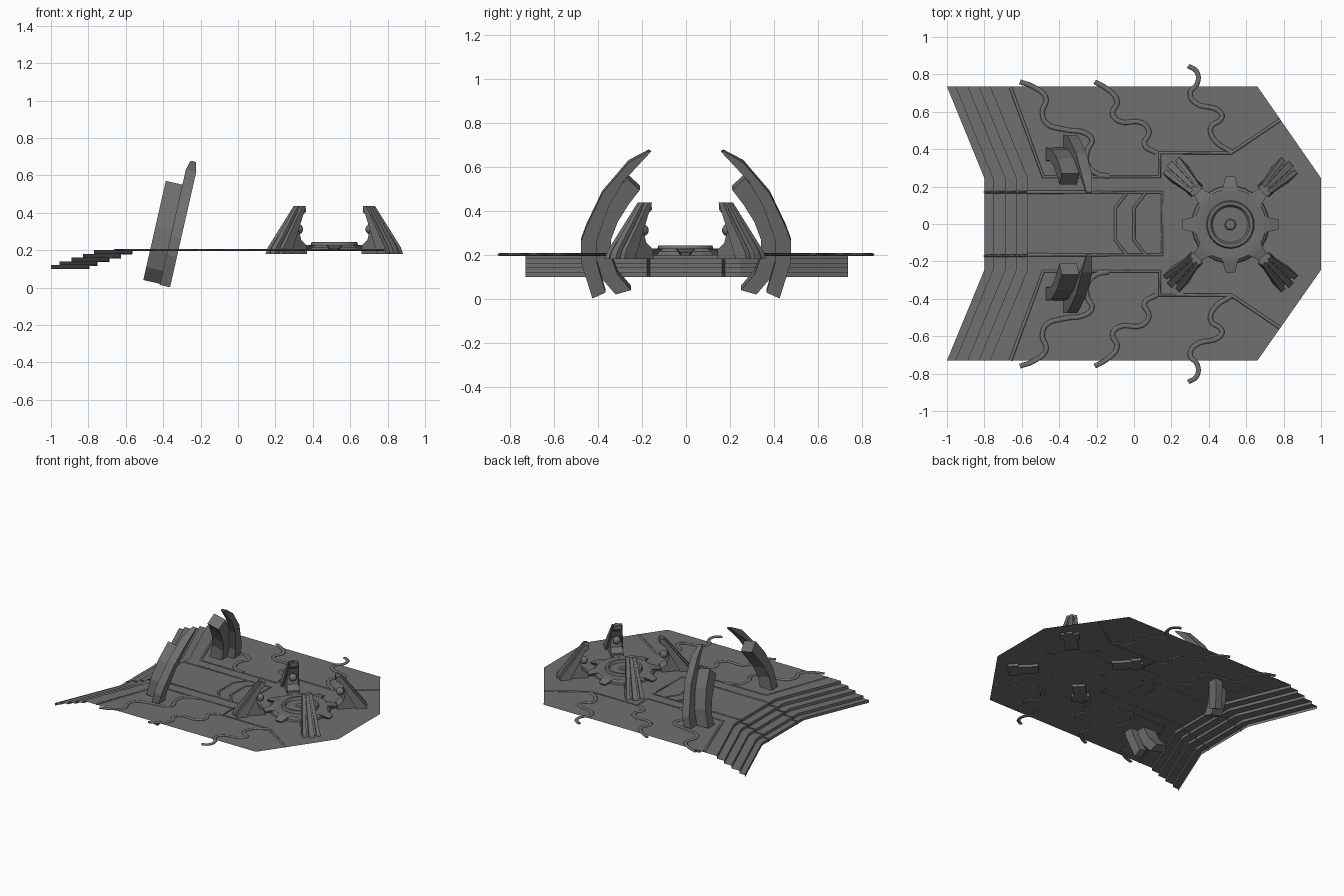
import bpy, bmesh, math
from mathutils import Vector

if "Cube" in bpy.data.objects:
    bpy.data.objects.remove(bpy.data.objects["Cube"])

DECK_Z = 0.2
GEAR = Vector((0.515, -0.003, 0))


def mesh_object(name, verts, faces, fix=True):
    me = bpy.data.meshes.new(name)
    me.from_pydata([tuple(v) for v in verts], [], faces)
    if fix:
        bm = bmesh.new()
        bm.from_mesh(me)
        bmesh.ops.recalc_face_normals(bm, faces=bm.faces)
        bm.to_mesh(me)
        bm.free()
    ob = bpy.data.objects.new(name, me)
    bpy.context.collection.objects.link(ob)
    return ob


def prism(name, profile, place):
    """Closed solid; place(a, b, side) maps a profile point to each cap."""
    n = len(profile)
    verts = [place(a, b, s) for s in (-1, 1) for a, b in profile]
    faces = [tuple(range(n)), tuple(range(2 * n - 1, n - 1, -1))]
    faces += [(i, (i + 1) % n, n + (i + 1) % n, n + i) for i in range(n)]
    return mesh_object(name, verts, faces)


def tube(name, pts, radius, smooth=False):
    cu = bpy.data.curves.new(name, 'CURVE')
    cu.dimensions = '3D'
    cu.bevel_depth = radius
    cu.bevel_resolution = 2 if smooth else 0
    cu.use_fill_caps = True
    cu.resolution_u = 5
    sp = cu.splines.new('BEZIER' if smooth else 'POLY')
    target = sp.bezier_points if smooth else sp.points
    target.add(len(pts) - 1)
    for p, co in zip(target, pts):
        if smooth:
            p.co = co
            p.handle_left_type = p.handle_right_type = 'AUTO'
        else:
            p.co = (*co, 1)
    ob = bpy.data.objects.new(name, cu)
    bpy.context.collection.objects.link(ob)
    return ob


def flat_tube(name, pts, radius, smooth=False):
    """Strip lying on the deck: a tube squashed in height."""
    ob = tube(name, [(x, y, 0) for x, y in pts], radius, smooth)
    ob.location.z = DECK_Z + 0.001
    ob.scale.z = 0.5


# Deck sheet with V-shaped stairs along its left end
step_x = [-1.0, -0.955, -0.89, -0.83, -0.77]
step_z = [0.1, 0.12, 0.14, 0.16, 0.18, DECK_Z]
stairs = []
for i, x in enumerate(step_x):
    stairs += [(x, step_z[i]), (x, step_z[i + 1])]
cols = [(-0.73, 0), (-0.245, 0.2), (0.245, 0.2), (0.735, 0)]
verts = [(x + dx, y, z) for x, z in stairs for y, dx in cols]
verts += [(0.66 + 0.34 * (dx > 0), y, DECK_Z) for y, dx in cols]
faces = [(r * 4 + c, r * 4 + 4 + c, r * 4 + 5 + c, r * 4 + 1 + c)
         for r in range(len(stairs)) for c in range(3)]
mesh_object("stepped_deck", verts, faces, fix=False)

# Central channel rails that follow the stairs
rail = [(x + 0.2, z) for x, z in stairs]
path = [(x, 0.17, z) for x, z in rail]
for side, label in ((1, "back"), (-1, "front")):
    tube(f"stair_rail_{label}", [(x, side * y, z) for x, y, z in path], 0.006)
flat_tube("channel_rail", [(-0.57, .17), (.15, .17), (.15, -.165), (-0.57, -.165)], 0.009)

# Chevrons inside the channel
for i, x in enumerate((-0.1, 0.0)):
    flat_tube(f"chevron_{i}", [(x + 0.06, 0.165), (x, 0.085), (x, -0.085), (x + 0.06, -0.165)], 0.008)

# Trim lines and winding cables, mirrored in y
trim = [(-0.66, 0.73), (-0.485, 0.252), (0.137, 0.252), (0.137, 0.38), (0.52, 0.38), (0.78, 0.555)]
cables = [
    [(-.61, .76), (-.53, .73), (-.47, .67), (-.49, .6), (-.47, .54), (-.37, .505),
     (-.26, .485), (-.225, .45), (-.25, .39), (-.25, .32), (-.2, .27), (-.135, .255)],
    [(-.21, .76), (-.14, .72), (-.09, .655), (-.115, .59), (-.08, .55), (.045, .54),
     (.08, .49), (.055, .425), (.12, .38)],
    [(.29, .845), (.335, .815), (.34, .755), (.3, .7), (.325, .65), (.46, .6),
     (.47, .57), (.41, .515), (.43, .45), (.52, .385)],
]

# Leaning horns: thin outer fin plus a thicker inner block (profiles are |y|, z)
fin = [(.17, .675), (.26, .625), (.38, .485), (.452, .335), (.476, .27), (.476, .17), (.425, .008),
       (.365, .035), (.405, .17), (.405, .27), (.35, .43), (.28, .545), (.16, .67)]
block = [(.27, .56), (.35, .45), (.40, .32), (.41, .2), (.38, .1), (.32, .03),
         (.25, .05), (.31, .12), (.34, .2), (.34, .28), (.31, .36), (.26, .44), (.21, .505)]
LEAN = math.radians(12.8)


def horn(name, profile, t0, t1, side):
    lift = (t0 + t1) / 2 * math.sin(LEAN)

    def place(y, z, s):
        t = t1 if s > 0 else t0
        if z > 0.66:  # narrowed tip of the fin
            t -= s * 0.014
        h = (z - 0.2 + lift) / math.cos(LEAN)
        return (-0.467 + h * math.sin(LEAN) + t * math.cos(LEAN), side * y,
                0.2 + h * math.cos(LEAN) - t * math.sin(LEAN))
    prism(name, profile, place)


for side, label in ((1, "back"), (-1, "front")):
    flat_tube(f"trim_{label}", [(x, side * y) for x, y in trim], 0.009)
    for i, c in enumerate(cables):
        flat_tube(f"cable_{label}_{i}", [(x, side * y) for x, y in c], 0.013, smooth=True)
    horn(f"horn_fin_{label}", fin, 0.088, 0.145, side)
    horn(f"horn_block_{label}", block, -0.003, 0.092, side)

# Round dais, turned from a radius / height profile
dais = [(.208, .198), (.205, .215), (.19, .228), (.165, .228), (.128, .226), (.122, .243),
        (.105, .243), (.095, .228), (.03, .228), (.025, .236)]
N = 32
verts = [GEAR + Vector((r * math.cos(k * math.tau / N), r * math.sin(k * math.tau / N), z))
         for r, z in dais for k in range(N)]
faces = [(r * N + k, r * N + (k + 1) % N, (r + 1) * N + (k + 1) % N, (r + 1) * N + k)
         for r in range(len(dais) - 1) for k in range(N)]
faces += [tuple(range((len(dais) - 1) * N, len(dais) * N)), tuple(range(N))]
mesh_object("round_dais", verts, faces)


def radial(angle, r, w, z):
    c, s = math.cos(angle), math.sin(angle)
    return GEAR + Vector((r * c - w * s, r * s + w * c, z))


# Wedge teeth around the dais
tooth = [(.18, .229), (.205, .226), (.257, .212), (.25, .198), (.18, .198)]
for k in range(8):
    prism(f"dais_tooth_{k}", tooth, lambda r, z, s, a=k * math.tau / 8:
          radial(a, r, s * (0.045 - 0.25 * (r - 0.18)) * (1 if z > .2 else .6), z))

# Four tapered pylons with ribs, each holding a ball in its inner recess
core = [(.445, .18), (.272, .435), (.243, .435), (.243, .405), (.285, .375), (.305, .31),
        (.29, .255), (.25, .225), (.25, .18)]
rib = [(.468, .18), (.455, .215), (.285, .437), (.26, .437), (.40, .18)]


def taper(z, base, top):
    return base + (top - base) * (z - 0.18) / 0.255


for k in range(4):
    a = math.radians(45 + 90 * k)
    prism(f"pylon_{k}", core, lambda r, z, s: radial(a, r, s * taper(z, .045, .026), z))
    prism(f"pylon_rib_{k}", rib, lambda r, z, s: radial(a, r, s * taper(z, .02, .011), z))
    for side in (-1, 1):
        prism(f"pylon_side_rib_{k}_{side}", [(r - .012, z) for r, z in rib],
              lambda r, z, s: radial(a, r, side * taper(z, .05, .026) + s * taper(z, .014, .008), z))
    bpy.ops.mesh.primitive_uv_sphere_add(segments=16, ring_count=10, radius=0.028,
                                         location=radial(a, 0.275, 0, 0.312))
    ball = bpy.context.object
    ball.name = f"pylon_ball_{k}"
    bpy.ops.object.shade_smooth_by_angle()

# Dark grey finish on every part
grey = bpy.data.materials.new("dark_grey")
grey.diffuse_color = (0.16, 0.16, 0.16, 1)
grey.use_nodes = True
grey.node_tree.nodes["Principled BSDF"].inputs["Base Color"].default_value = grey.diffuse_color
for ob in bpy.data.objects:
    ob.data.materials.append(grey)
